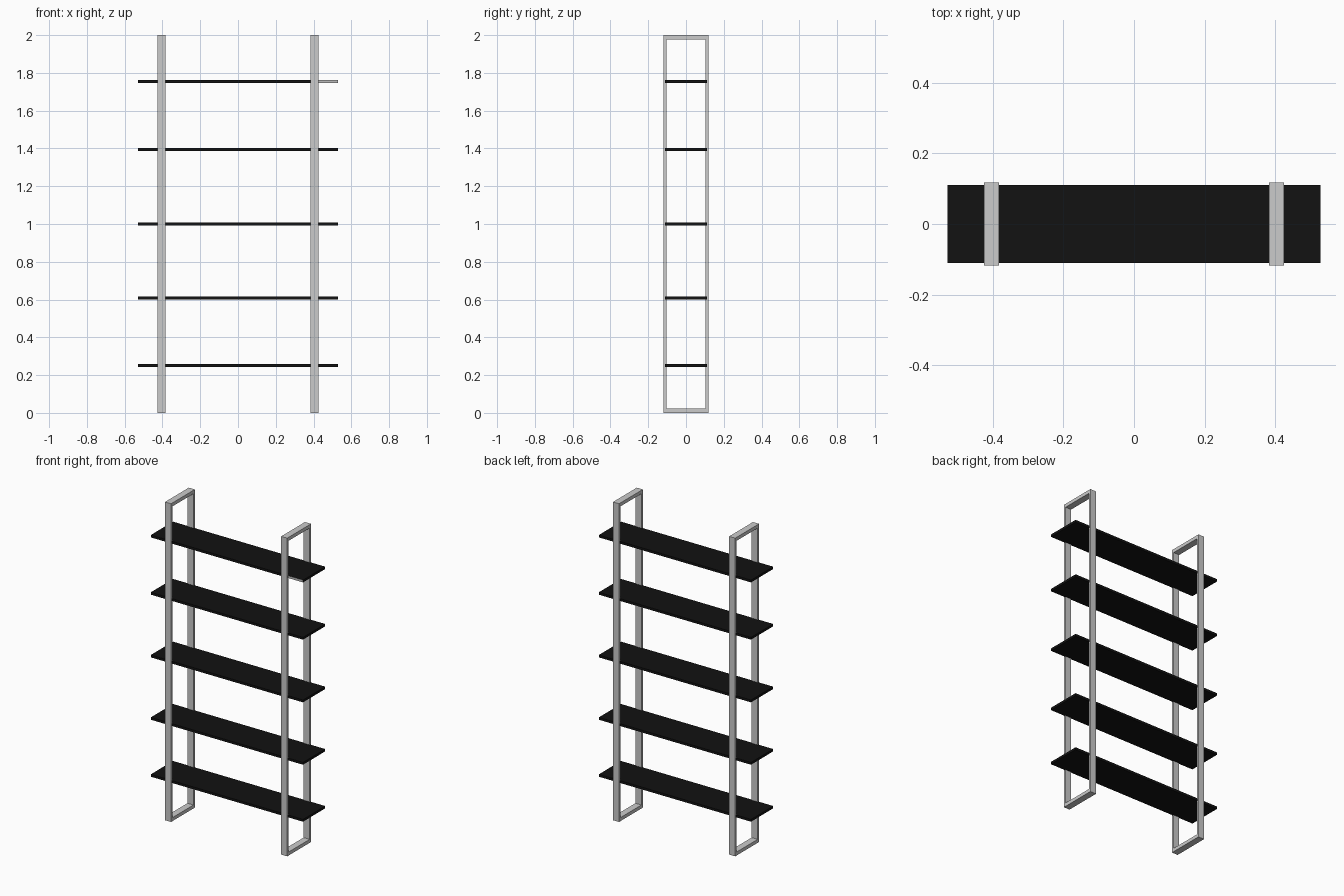
import bpy, bmesh

if "Cube" in bpy.data.objects:
    bpy.data.objects.remove(bpy.data.objects["Cube"])

black = bpy.data.materials.new("black_board")
black.diffuse_color = (0.006, 0.006, 0.006, 1)
black.use_nodes = True
black.node_tree.nodes["Principled BSDF"].inputs["Base Color"].default_value = black.diffuse_color
grey = bpy.data.materials.new("grey_edge")
grey.diffuse_color = (0.5, 0.5, 0.5, 1)
grey.use_nodes = True
grey.node_tree.nodes["Principled BSDF"].inputs["Base Color"].default_value = grey.diffuse_color


def finish(name, bm):
    bmesh.ops.recalc_face_normals(bm, faces=bm.faces)
    mesh = bpy.data.meshes.new(name)
    bm.to_mesh(mesh)
    bm.free()
    ob = bpy.data.objects.new(name, mesh)
    bpy.context.collection.objects.link(ob)
    return ob


def rect(y, z0, z1):
    return [(-y, z0), (y, z0), (y, z1), (-y, z1)]


# Closed rectangular side frame: four-cornered tube around the shelves
def side_frame(name, x, half_w=0.021):
    bm = bmesh.new()
    outer, inner = rect(0.118, 0, 2), rect(0.104, 0.022, 1.978)
    loops = [[bm.verts.new((x + s * half_w, y, z)) for y, z in ring]
             for s, ring in ((-1, outer), (1, outer), (1, inner), (-1, inner))]
    for a, b in zip(loops, loops[1:] + loops[:1]):
        for i in range(4):
            j = (i + 1) % 4
            bm.faces.new((a[i], a[j], b[j], b[i]))
    return finish(name, bm)


# Flat board; the top one has a bare grey end on its front edge
def shelf(name, z, bare_end=False):
    bm = bmesh.new()
    bmesh.ops.create_cube(bm, size=1)
    bmesh.ops.scale(bm, vec=(1.058, 0.22, 0.015), verts=bm.verts)
    bmesh.ops.translate(bm, vec=(0, 0, z), verts=bm.verts)
    if bare_end:
        bmesh.ops.bisect_plane(bm, geom=bm.verts[:] + bm.edges[:] + bm.faces[:],
                               plane_co=(0.404, 0, 0), plane_no=(1, 0, 0))
        bm.normal_update()
        for f in bm.faces:
            if f.normal.y < -0.9 and f.calc_center_median().x > 0.404:
                f.material_index = 1
    ob = finish(name, bm)
    ob.data.materials.append(black)
    if bare_end:
        ob.data.materials.append(grey)
    return ob


side_frame("left_frame", -0.404)
side_frame("right_frame", 0.404)
for i, z in enumerate((0.25, 0.608, 1.0, 1.394, 1.754)):
    shelf(f"shelf_{i + 1}", z, bare_end=(i == 4))
